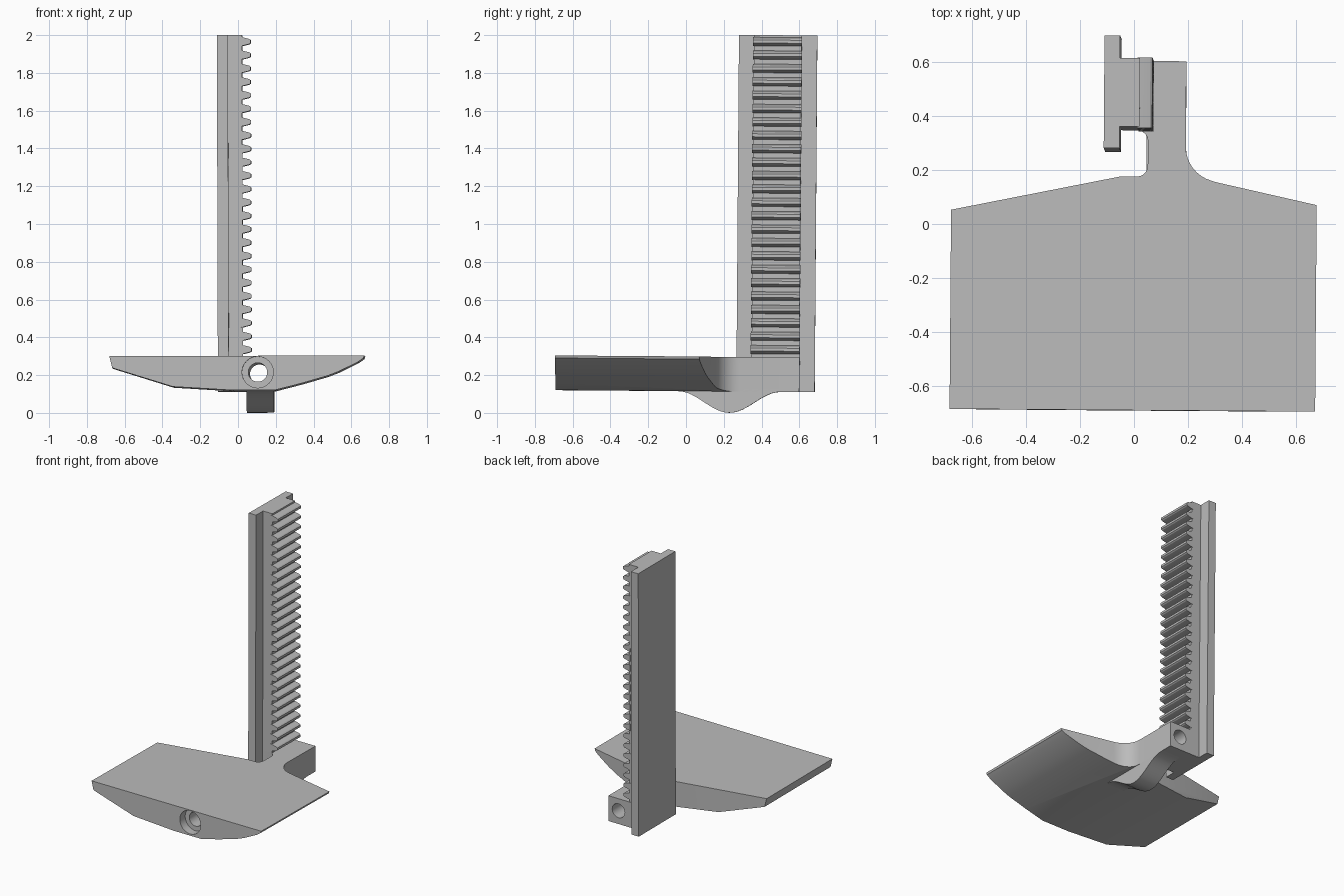
import bpy
import math
from mathutils import Euler, Vector

if "Cube" in bpy.data.objects:
    bpy.data.objects.remove(bpy.data.objects["Cube"], do_unlink=True)

GREY = (0.5, 0.5, 0.5, 1)
mat = bpy.data.materials.new("plain grey")
mat.use_nodes = True
mat.diffuse_color = GREY
mat.node_tree.nodes["Principled BSDF"].inputs["Base Color"].default_value = GREY

# The whole piece sits very slightly askew
TILT = Euler((-0.0075, -0.003, -0.0075)).to_matrix().to_4x4()


def prism(name, points, axis, low, high):
    """Extrude a 2D outline along an axis; points use the other two axes in order."""
    def place(p, t):
        v = list(p)
        v.insert("xyz".index(axis), t)
        return Vector(v)
    n = len(points)
    verts = [place(p, low) for p in points] + [place(p, high) for p in points]
    faces = [tuple(range(n)), tuple(range(n, 2 * n))]
    faces += [(i, (i + 1) % n, (i + 1) % n + n, i + n) for i in range(n)]
    mesh = bpy.data.meshes.new(name)
    mesh.from_pydata(verts, [], faces)
    mesh.materials.append(mat)
    obj = bpy.data.objects.new(name, mesh)
    bpy.context.collection.objects.link(obj)
    bpy.ops.object.select_all(action="DESELECT")
    obj.select_set(True)
    bpy.context.view_layer.objects.active = obj
    bpy.ops.object.mode_set(mode="EDIT")
    bpy.ops.mesh.select_all(action="SELECT")
    bpy.ops.mesh.normals_make_consistent(inside=False)
    bpy.ops.object.mode_set(mode="OBJECT")
    return obj


def arc(cx, cy, r, start, end, steps=8):
    angles = [math.radians(start + (end - start) * i / steps) for i in range(steps + 1)]
    return [(cx + r * math.cos(a), cy + r * math.sin(a)) for a in angles]


def boolean(obj, tool, operation):
    mod = obj.modifiers.new(operation.lower(), "BOOLEAN")
    mod.object, mod.operation, mod.solver = tool, operation, "EXACT"
    bpy.context.view_layer.objects.active = obj
    bpy.ops.object.modifier_apply(modifier=mod.name)
    bpy.data.objects.remove(tool, do_unlink=True)


def finish(obj, angle=20):
    obj.data.transform(TILT)
    bpy.ops.object.select_all(action="DESELECT")
    obj.select_set(True)
    bpy.context.view_layer.objects.active = obj
    bpy.ops.object.shade_smooth_by_angle(angle=math.radians(angle))


# Plate and arm: keel-shaped front section trimmed by the plan outline
section = [(-0.675, 0.297), (0.675, 0.297), (0.67, 0.283), (0.64, 0.262), (0.54, 0.213),
           (0.48, 0.19), (0.34, 0.15), (0.2, 0.115), (-0.02, 0.115), (-0.34, 0.135),
           (-0.66, 0.235)]
base = prism("plate_and_arm", section, "y", -0.69, 0.6)
outline = [(-0.8, -0.8), (0.8, -0.8), (0.8, 0.045), (0.3, 0.155)]
outline += arc(0.32, 0.285, 0.13, 255, 180)
outline += [(0.19, 0.7), (-0.04, 0.7), (-0.04, 0.345)]
outline += arc(0.01, 0.305, 0.04, 90, 0, 5)
outline += arc(0.01, 0.213, 0.04, 0, -90, 5)
outline += [(-0.05, 0.173), (-0.8, 0.02)]
boolean(base, prism("plan_trim", outline, "z", 0, 1), "INTERSECT")

# Screw hole with a wide countersunk seat at the front
boolean(base, prism("hole_cutter", arc(0.11, 0.21, 0.05, 0, 348.75, 31), "y", -1, 1), "DIFFERENCE")
boolean(base, prism("seat_cutter", arc(0.11, 0.21, 0.083, 0, 348.75, 31), "y", -1, -0.63), "DIFFERENCE")
finish(base)

# Rounded hump under the arm
hump = [(-0.05, 0.13), (-0.05, 0.115)]
for i in range(25):
    t = i / 24
    hump.append((-0.04 + 0.54 * t, 0.002 + 0.112 * (0.5 + 0.5 * math.cos(2 * math.pi * t))))
hump += [(0.52, 0.115), (0.52, 0.13)]
finish(prism("arm_hump", hump, "x", 0.045, 0.19))

# Upright rail with a wide back flange
rail = [(-0.108, 0.265), (-0.05, 0.265), (-0.05, 0.345), (0.024, 0.345),
        (0.024, 0.598), (-0.05, 0.598), (-0.05, 0.68), (-0.108, 0.68)]
finish(prism("rack_rail", rail, "z", 0.115, 2.003))

# Rack teeth
for i in range(24):
    z = 0.338 + i * 0.0709
    tooth = [(0.015, z - 0.024), (0.03, z - 0.022), (0.062, z - 0.014), (0.07, z - 0.008),
             (0.07, z + 0.008), (0.062, z + 0.014), (0.03, z + 0.022), (0.015, z + 0.024)]
    finish(prism("rack_tooth_%02d" % (i + 1), tooth, "y", 0.34, 0.6))
